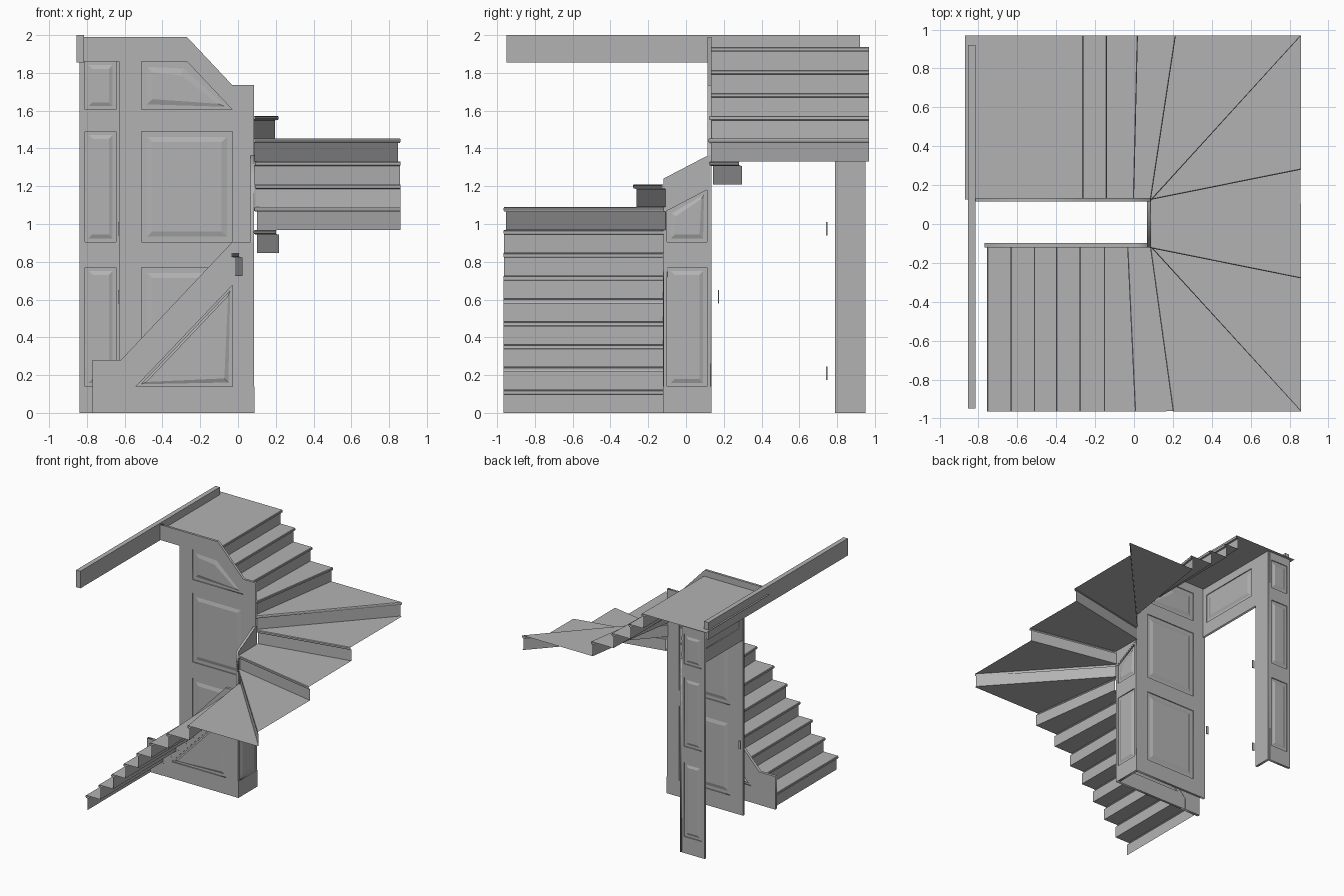
import bpy, bmesh
from mathutils import Matrix, Vector

if "Cube" in bpy.data.objects:
    bpy.data.objects.remove(bpy.data.objects["Cube"])

RISE = 0.121
paint = bpy.data.materials.new("grey_paint")
paint.diffuse_color = (0.45, 0.45, 0.45, 1)
paint.use_nodes = True
paint.node_tree.nodes["Principled BSDF"].inputs["Base Color"].default_value = paint.diffuse_color


def add_object(name, me):
    me.name = name
    me.materials.clear()
    me.materials.append(paint)
    ob = bpy.data.objects.new(name, me)
    bpy.context.collection.objects.link(ob)
    return ob


def add_mesh(name, bm):
    me = bpy.data.meshes.new(name)
    bm.to_mesh(me)
    bm.free()
    return add_object(name, me)


def box(name, lo, hi):
    bm = bmesh.new()
    bmesh.ops.create_cube(bm, size=1)
    for v in bm.verts:
        v.co = [(a + b) / 2 + c * (b - a) for a, b, c in zip(lo, hi, v.co)]
    return add_mesh(name, bm)


def plane_matrix(axis, off):
    # maps a drawn (u, v) profile to the xz plane ('y') or the yz plane ('x')
    if axis == 'y':
        return Matrix(((1, 0, 0, 0), (0, 0, -1, off), (0, 1, 0, 0), (0, 0, 0, 1)))
    return Matrix(((0, 0, 1, off), (1, 0, 0, 0), (0, 1, 0, 0), (0, 0, 0, 1)))


def rect(u0, u1, v0, v1):
    return [(u0, v0), (u1, v0), (u1, v1), (u0, v1)]


def slab(name, axis, off, outline, holes=(), half=0.01):
    cu = bpy.data.curves.new(name, 'CURVE')
    cu.dimensions = '2D'
    cu.fill_mode = 'BOTH'
    cu.extrude = half
    for loop in [outline, *holes]:
        sp = cu.splines.new('POLY')
        sp.points.add(len(loop) - 1)
        for p, (u, v) in zip(sp.points, loop):
            p.co = (u, v, 0, 1)
        sp.use_cyclic_u = True
    tmp = bpy.data.objects.new(name + "_tmp", cu)
    bpy.context.collection.objects.link(tmp)
    dg = bpy.context.evaluated_depsgraph_get()
    me = bpy.data.meshes.new_from_object(tmp.evaluated_get(dg))
    bpy.data.objects.remove(tmp)
    me.transform(plane_matrix(axis, off))
    return add_object(name, me)


def raised_panel(name, axis, off, loop, margin):
    # recessed board with a bevelled raised field on both sides
    bm = bmesh.new()
    for s in (1, -1):
        pts = loop if s == 1 else loop[::-1]
        f = bm.faces.new([bm.verts.new((u, v, s * 0.002)) for u, v in pts])
        f.normal_update()
        bmesh.ops.inset_individual(bm, faces=[f], thickness=margin * 0.5)
        bmesh.ops.inset_individual(bm, faces=[f], thickness=margin * 0.5, depth=0.008)
    bm.transform(plane_matrix(axis, off))
    return add_mesh(name, bm)


def panelled(name, axis, off, outline, panels, margin):
    slab(name, axis, off, outline, panels)
    for i, p in enumerate(panels):
        raised_panel(f"{name}_panel_{i + 1}", axis, off, p, margin)


# Steps: (inner nosing end, outer nosing end) for each riser, bottom to top
edges = [((x, -0.115), (x, -0.965)) for x in (-0.755, -0.635, -0.515, -0.4, -0.28, -0.155)]
edges += [((-0.035, -0.115), (0.005, -0.965)), ((0.083, -0.12), (0.2, -0.965)),
          ((0.087, -0.12), (0.86, -0.965)), ((0.09, -0.125), (0.86, -0.28)),
          ((0.09, 0.125), (0.86, 0.28)), ((0.087, 0.12), (0.86, 0.97)),
          ((0.087, 0.125), (0.215, 0.97)), ((0.0, 0.125), (0.02, 0.97))]
edges += [((x, 0.125), (x, 0.97)) for x in (-0.14, -0.26)]
edges.append(((-0.87, 0.125), (-0.87, 0.97)))


def shifted(edge, d):
    a, b = Vector(edge[0]), Vector(edge[1])
    t = (b - a).normalized()
    n = Vector((-t.y, t.x))
    out = []
    for p in (a, b):
        q = p + n * d
        out.append((max(-0.87, min(0.86, q.x)), max(-0.965, min(0.97, q.y))))
    return out


for k in range(1, 17):
    z = RISE * k
    bm = bmesh.new()
    # riser and nosing section: setback from the nosing, height
    prof = [(0.018, z - RISE), (0.018, z - 0.024), (0.004, z - 0.022),
            (0.0, z - 0.016), (0.0, z - 0.005), (0.004, z)]
    rows = []
    for d, h in prof:
        rows.append([bm.verts.new((x, y, h)) for x, y in shifted(edges[k - 1], d)])
    for r, s in zip(rows, rows[1:]):
        bm.faces.new((r[0], r[1], s[1], s[0]))
    back = [(x, y) for x, y in shifted(edges[k], 0.018 if k < 16 else 0)]
    # square outer corner of the two corner winders
    corner = {8: [(0.86, -0.965)], 9: [], 11: [(0.86, 0.97)]}.get(k, [])
    far = [bm.verts.new((x, y, z)) for x, y in corner + back[::-1]]
    bm.faces.new((rows[-1][0], rows[-1][1], *far))
    bmesh.ops.recalc_face_normals(bm, faces=bm.faces)
    bm.faces.ensure_lookup_table()
    if bm.faces[-1].normal.z < 0:
        bmesh.ops.reverse_faces(bm, faces=bm.faces)
    add_mesh("landing" if k == 16 else f"step_{k}", bm)

# Long floor trim
box("floor_trim", (-0.855, -0.95, 1.855), (-0.815, 0.92, 2.0))

# Tall panelled wall below the upper flight
panelled("upper_wall", 'y', 0.125,
         [(-0.63, 0), (0.085, 0), (0.085, 1.735), (-0.03, 1.735), (-0.27, 1.99),
          (-0.84, 1.99), (-0.84, 1.86), (-0.63, 1.86)],
         [rect(-0.51, -0.03, 0.14, 0.77), rect(-0.51, -0.03, 0.905, 1.49),
          [(-0.51, 1.605), (-0.03, 1.605), (-0.27, 1.86), (-0.51, 1.86)]], 0.08)

# Triangular panelled wall below the lower flight, with its string board
panelled("lower_wall", 'y', -0.11,
         [(-0.62, 0), (0.085, 0), (0.085, 0.8), (-0.03, 0.8), (-0.62, 0.18)],
         [[(-0.54, 0.14), (-0.03, 0.14), (-0.03, 0.675)]], 0.06)
slab("lower_string", 'y', -0.11,
     [(-0.77, 0), (-0.62, 0), (-0.62, 0.1), (-0.03, 0.72), (0.085, 0.72),
      (0.085, 0.905), (-0.03, 0.905), (-0.62, 0.28), (-0.77, 0.28)], half=0.012)

# Narrow end wall at the turn, with its sloping string and base board
panelled("end_wall", 'x', 0.076,
         [(-0.12, 0), (0.13, 0), (0.13, 1.365), (0.12, 1.365), (-0.12, 1.24)],
         [rect(-0.1, 0.11, 0.14, 0.77),
          [(-0.1, 0.905), (0.11, 0.905), (0.11, 1.18), (-0.1, 1.07)]], 0.055)
slab("end_string", 'x', 0.077,
     [(-0.12, 1.07), (0.125, 1.2), (0.125, 1.365), (-0.12, 1.24)], half=0.011)
box("end_base_board", (0.07, -0.121, 0), (0.088, 0.135, 0.14))

# Corner column at the back and the door frame under the landing
panelled("back_column", 'y', 0.94, rect(-0.84, -0.62, 0, 1.93),
         [rect(-0.81, -0.645, a, b) for a, b in ((0.14, 0.77), (0.905, 1.49), (1.605, 1.86))], 0.055)
panelled("door_frame", 'x', -0.619,
         [(0.79, 0), (0.95, 0), (0.95, 1.93), (0.125, 1.93), (0.125, 1.49), (0.79, 1.49)],
         [rect(0.18, 0.74, 1.605, 1.86)], 0.07)

# Door hinges and latch
for name, y, z in (("hinge_low", 0.745, 0.21), ("hinge_high", 0.745, 0.975), ("latch", 0.173, 0.615)):
    box(name, (-0.635, y - 0.003, z - 0.035), (-0.615, y + 0.003, z + 0.035))
